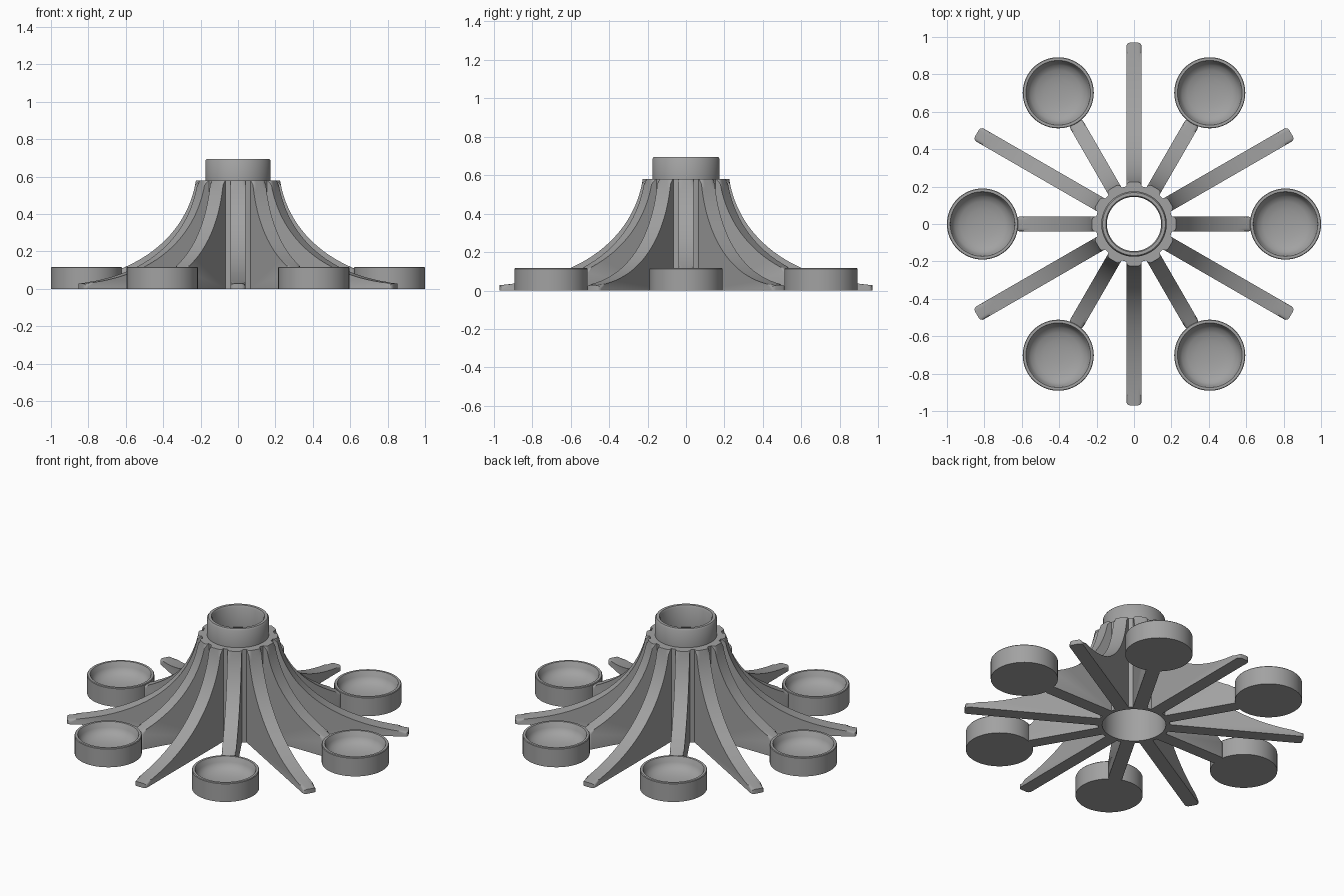
import bpy, bmesh, math
from mathutils import Vector, Matrix
from mathutils.geometry import interpolate_bezier

cube = bpy.data.objects.get("Cube")
if cube:
    bpy.data.objects.remove(cube, do_unlink=True)

grey = bpy.data.materials.new("plain grey")
grey.use_nodes = True
colour = (0.36, 0.36, 0.36, 1)
grey.diffuse_color = colour
grey.node_tree.nodes["Principled BSDF"].inputs["Base Color"].default_value = colour


def finish(name, bm):
    """Turn a bmesh into a smooth object with sharp edges kept."""
    bmesh.ops.recalc_face_normals(bm, faces=bm.faces)
    mesh = bpy.data.meshes.new(name)
    bm.to_mesh(mesh)
    bm.free()
    mesh.materials.append(grey)
    obj = bpy.data.objects.new(name, mesh)
    bpy.context.collection.objects.link(obj)
    bpy.ops.object.select_all(action='DESELECT')
    bpy.context.view_layer.objects.active = obj
    obj.select_set(True)
    bpy.ops.object.shade_smooth_by_angle(angle=math.radians(35))
    return obj


def lathe(name, profile, closed, centre=(0, 0, 0), steps=64):
    """Spin an (r, z) profile around the vertical axis."""
    bm = bmesh.new()
    verts = [bm.verts.new((r, 0, z)) for r, z in profile]
    edges = [bm.edges.new(pair) for pair in zip(verts, verts[1:])]
    if closed:
        edges.append(bm.edges.new((verts[-1], verts[0])))
    bmesh.ops.spin(bm, geom=verts + edges, axis=(0, 0, 1), cent=(0, 0, 0),
                   angle=math.tau, steps=steps, use_merge=True)
    bmesh.ops.remove_doubles(bm, verts=bm.verts, dist=0.0005)
    bmesh.ops.translate(bm, verts=bm.verts, vec=centre)
    return finish(name, bm)


def rib(name, angle, reach):
    """Upright fin with a sweeping top edge, rounded along its crest."""
    curve = interpolate_bezier(Vector((0.225, 0, 0.58)), Vector((0.26, 0, 0.35)),
                               Vector((0.45, 0, 0.075)), Vector((0.97, 0, 0.028)), 28)
    crest = [p for p in curve if p.x <= reach]
    outline = crest + [Vector((crest[-1].x, 0, 0)), Vector((0.19, 0, 0)),
                       Vector((0.19, 0, 0.58))]
    half = Vector((0, 0.04, 0))
    bm = bmesh.new()
    near = [bm.verts.new(p - half) for p in outline]
    far = [bm.verts.new(p + half) for p in outline]
    bm.faces.new(near)
    bm.faces.new(far)
    n = len(outline)
    for i in range(n):
        j = (i + 1) % n
        bm.faces.new((near[i], near[j], far[j], far[i]))
    # Round the crest and the tip
    rounded = [bm.edges.get((side[i], side[i + 1]))
               for side in (near, far) for i in range(len(crest))]
    bmesh.ops.bevel(bm, geom=rounded, offset=0.02, segments=4, profile=0.5,
                    affect='EDGES', clamp_overlap=True)
    bmesh.ops.rotate(bm, verts=bm.verts, matrix=Matrix.Rotation(angle, 3, 'Z'))
    return finish(name, bm)


# Hollow hub: wide socket below, narrower collar above
lathe("hub", [(0.205, 0), (0.205, 0.58), (0.175, 0.58), (0.175, 0.685),
              (0.168, 0.695), (0.151, 0.695), (0.145, 0.685), (0.145, 0.56),
              (0.18, 0.52), (0.18, 0)], True)

# Dished cup
cup = [(0, 0), (0.19, 0), (0.19, 0.113), (0.187, 0.117), (0.173, 0.117),
       (0.17, 0.113), (0.164, 0.085), (0.148, 0.062), (0.12, 0.046),
       (0.08, 0.036), (0.04, 0.031), (0, 0.03)]

# Six short ribs carrying cups alternate with six long legs
for k in range(6):
    a = k * math.tau / 6
    rib(f"cup_arm_{k + 1}", a, 0.66)
    lathe(f"cup_{k + 1}", cup, False, (0.81 * math.cos(a), 0.81 * math.sin(a), 0))
    rib(f"leg_{k + 1}", a + math.pi / 6, 1.0)
